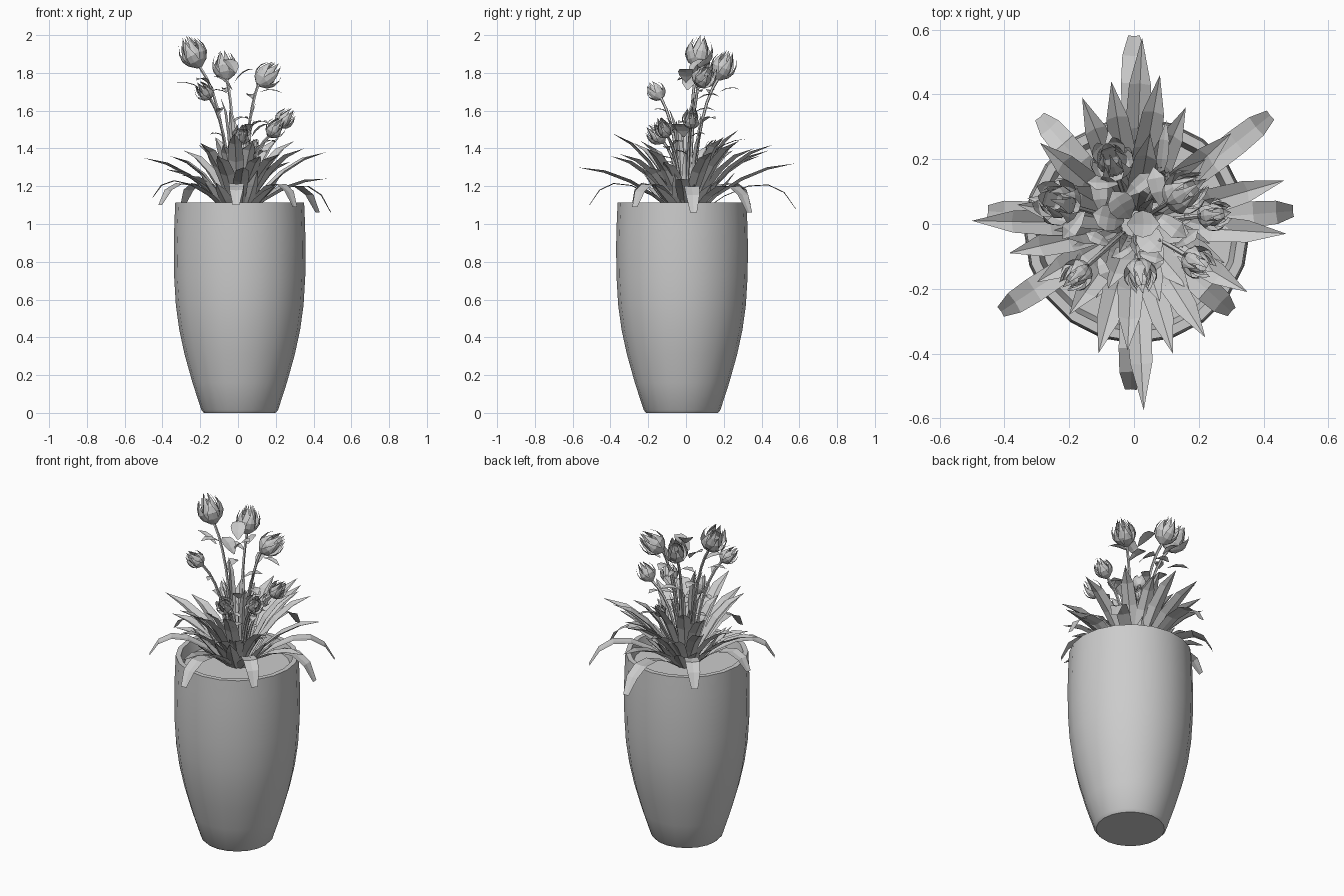
import bpy, bmesh, math, random
from mathutils import Vector, Matrix

random.seed(4)
if "Cube" in bpy.data.objects:
    bpy.data.objects.remove(bpy.data.objects["Cube"])

grey = bpy.data.materials.new("plain grey")
grey.use_nodes = True
COLOUR = (0.6, 0.6, 0.6, 1)
grey.diffuse_color = COLOUR
grey.node_tree.nodes["Principled BSDF"].inputs["Base Color"].default_value = COLOUR
UP = Vector((0, 0, 1))


def finish(name, bm, smooth=None):
    mesh = bpy.data.meshes.new(name)
    bm.to_mesh(mesh)
    bm.free()
    mesh.materials.append(grey)
    obj = bpy.data.objects.new(name, mesh)
    bpy.context.collection.objects.link(obj)
    if smooth:
        bpy.ops.object.select_all(action="DESELECT")
        bpy.context.view_layer.objects.active = obj
        obj.select_set(True)
        bpy.ops.object.shade_smooth_by_angle(angle=math.radians(smooth))


def bezier(a, b, c, t):
    return a * (1 - t) ** 2 + b * 2 * t * (1 - t) + c * t * t


def heading(x, y):
    return Vector((x, y, 0)).normalized()


def blade(bm, a, b, c, widths, fold=0.25, side=None):
    """Creased leaf along a curve; widths are half widths from base to tip."""
    n = len(widths) - 1
    rows = []
    for i, w in enumerate(widths):
        t = i / n
        p = bezier(a, b, c, t)
        d = (bezier(a, b, c, min(1, t + .05)) - bezier(a, b, c, max(0, t - .05))).normalized()
        s = side or d.cross(UP)
        s = (s - d * s.dot(d)).normalized()
        lift = s.cross(d) * w * fold
        if w == 0:
            rows.append([bm.verts.new(p)] * 3)
        else:
            rows.append([bm.verts.new(q) for q in (p - s * w + lift, p, p + s * w + lift)])
    for r, q in zip(rows, rows[1:]):
        for k in (0, 1):
            bm.faces.new(list(dict.fromkeys((r[k], r[k + 1], q[k + 1], q[k]))))


def bridge(bm, rings):
    for r, q in zip(rings, rings[1:]):
        for k in range(len(r)):
            m = (k + 1) % len(r)
            bm.faces.new((r[k], r[m], q[m], q[k]))


def tube(bm, points, radius, sides=5):
    rings = []
    for i, p in enumerate(points):
        d = (points[min(i + 1, len(points) - 1)] - points[max(i - 1, 0)]).normalized()
        s = d.cross(Vector((0, 1, 0))).normalized()
        u = d.cross(s)
        rings.append([bm.verts.new(p + (s * math.cos(k * math.tau / sides)
                      + u * math.sin(k * math.tau / sides)) * radius) for k in range(sides)])
    bridge(bm, rings)


# Planter: lathed wall and rim, with a soil disc
CENTRE = Vector((.009, -.021, 0))
profile = [(0, 0), (.19, 0), (.203, .015), (.25, .16), (.292, .31), (.32, .44), (.338, .57),
           (.347, .72), (.349, .88), (.346, 1), (.341, 1.115), (.313, 1.115), (.295, 1.04)]
bm = bmesh.new()
verts = [bm.verts.new((r, 0, z)) for r, z in profile]
edges = [bm.edges.new(p) for p in zip(verts, verts[1:])]
bmesh.ops.spin(bm, geom=verts + edges, cent=(0, 0, 0), axis=(0, 0, 1),
               angle=math.tau, steps=20, use_duplicate=False)
bmesh.ops.remove_doubles(bm, verts=bm.verts, dist=.001)
bmesh.ops.recalc_face_normals(bm, faces=bm.faces)
bmesh.ops.translate(bm, verts=bm.verts, vec=CENTRE)
finish("planter", bm, 40)

bm = bmesh.new()
bmesh.ops.create_circle(bm, cap_ends=True, segments=20, radius=.297,
                        matrix=Matrix.Translation(CENTRE + UP * 1.05))
finish("soil", bm)

# Drooping outer straps with blunt ends
bm = bmesh.new()
for x, y, z in [(0, .58, 1.08), (.42, .335, 1.06), (.49, .04, 1.06), (.30, -.27, 1.09),
                (-.01, -.51, 1.1), (-.41, -.27, 1.1), (-.45, .04, 1.14), (-.29, .33, 1.1)]:
    flat = Vector((x, y, 0))
    blade(bm, flat * .1 + UP * 1.05, flat * .78 + UP * 1.35, Vector((x, y, z)),
          [.018, .032, .038, .04, .036, .018], .12)
finish("drooping_leaves", bm)

# Pointed rosette leaves, long ones then a low inner ring
bm = bmesh.new()
spikes = [(.025, .575, 1.32), (.08, .46, 1.42), (-.07, .44, 1.39), (-.16, .39, 1.36), (.16, .36, 1.4),
          (-.29, .25, 1.39), (.30, .28, 1.44), (.465, .135, 1.38), (.47, -.03, 1.24),
          (.35, -.21, 1.4), (.22, -.35, 1.37), (.12, -.40, 1.36), (.03, -.575, 1.3),
          (-.02, -.39, 1.48), (-.11, -.40, 1.36), (-.2, -.28, 1.43), (-.385, -.09, 1.29),
          (-.5, .01, 1.35), (-.36, .06, 1.36), (.22, .2, 1.46), (.28, -.12, 1.33),
          (-.21, .12, 1.42), (.08, -.24, 1.44), (-.3, -.18, 1.26), (.05, .28, 1.5),
          (-.12, .2, 1.46), (.17, -.2, 1.3), (-.08, -.2, 1.42)]
for x, y, z in spikes:
    flat = Vector((x, y, 0))
    blade(bm, heading(x, y) * .04 + UP * 1.04, flat * .5 + UP * (z * .72 + .33),
          Vector((x, y, z)), [.02, .034, .041, .034, 0], .4)
for k in range(14):
    a = k * math.tau / 14 + .2
    d = heading(math.cos(a), math.sin(a))
    r = random.uniform(.2, .27)
    blade(bm, d * .05 + UP * 1.04, d * r * .6 + UP * 1.12, d * r + UP * random.uniform(1.2, 1.3),
          [.022, .036, .04, .03, 0], .4)
finish("pointed_leaves", bm)


# Flower bud: slim faceted cup wrapped in overlapping pointed petals
def bud(bm, centre, axis, length):
    start = len(bm.verts)
    sides = 6
    bridge(bm, [[bm.verts.new((r * math.cos(k * math.tau / sides),
                 r * math.sin(k * math.tau / sides), h)) for k in range(sides)]
                for h, r in [(0, .07), (.15, .2), (.4, .28), (.65, .2)]])
    for layer, (out, mid, top, height) in enumerate([(.08, .62, .3, .84), (.06, .46, .12, 1)]):
        for k in range(sides):
            a = (k + layer * .5) * math.tau / sides
            d = heading(math.cos(a), math.sin(a))
            blade(bm, d * out, d * mid + UP * .3, d * top + UP * height,
                  [.06, .16, .15, .07, 0], -.2, Vector((-d.y, d.x, 0)))
    bm.verts.ensure_lookup_table()
    turn = axis.to_track_quat("Z", "Y").to_matrix().to_4x4()
    place = Matrix.Translation(centre - axis * length * .5) @ turn
    bmesh.ops.transform(bm, matrix=place @ Matrix.Scale(length, 4), verts=bm.verts[start:])


# Flowers: position, length and outward lean
stems, buds, leaflets = bmesh.new(), bmesh.new(), bmesh.new()
flowers = [(-.24, .07, 1.91, .18, .5), (-.07, .2, 1.84, .165, .45), (.16, .1, 1.79, .165, 1.2),
           (-.18, -.16, 1.705, .12, 1.1), (.25, .03, 1.56, .125, .8), (.2, -.12, 1.51, .125, .9),
           (.02, -.16, 1.475, .125, 1), (.08, .14, 1.41, .085, .6)]
for x, y, z, length, lean in flowers:
    flat = Vector((x, y, 0))
    axis = (flat.normalized() * lean + UP).normalized()
    foot = flat * .18 + UP * 1.04
    end = Vector((x, y, z)) - axis * length * .48
    bend = flat * .25 + UP * (1.04 + (z - 1.04) * .7)
    tube(stems, [bezier(foot, bend, end, t / 7) for t in range(8)], .008)
    bud(buds, Vector((x, y, z)), axis, length)
    # Oval leaflets along each stem
    for j, t in enumerate((.55, .8)):
        p = bezier(foot, bend, end, t)
        a = math.atan2(y, x) + j * 2.4 - 1.2
        d = heading(math.cos(a), math.sin(a))
        size = length * random.uniform(.6, .8)
        blade(leaflets, p, p + d * size * .6 + UP * size * .4, p + d * size + UP * size * .15,
              [.003, size * .18, size * .22, 0], .2)

# Long thin leaflets reaching outward
for a, b in [((-.19, .06, 1.71), (-.33, .08, 1.75)), ((-.06, .18, 1.7), (-.08, .29, 1.71)),
             ((.12, .08, 1.7), (.24, .06, 1.69)), ((.08, .14, 1.38), (.1, .32, 1.45))]:
    a, b = Vector(a), Vector(b)
    blade(leaflets, a, (a + b) / 2 + UP * .03, b, [.004, .018, .016, 0], .2)

# Narrow upright blades filling the middle
for k in range(10):
    a = k * 2.4
    d = heading(math.cos(a), math.sin(a))
    top = 1.4 + .03 * k
    blade(leaflets, d * .04 + UP * 1.05, d * .05 + UP * (top - .1), d * .1 + UP * top,
          [.008, .015, .02, .016, 0], .4)

# Broad rounded leaves near the stem tops
for x, y, z in [(-.08, .02, 1.75), (-.04, .06, 1.84), (.03, 0, 1.79), (.12, -.02, 1.5), (.05, -.05, 1.5)]:
    p = Vector((x, y, z))
    d = heading(x, y) * .05
    blade(leaflets, p - d - UP * .04, p + UP * .03, p + d + UP * .03,
          [.004, .034, .042, .034, 0], .15)

finish("flower_stems", stems, 60)
finish("flower_buds", buds)
finish("stem_leaflets", leaflets)
